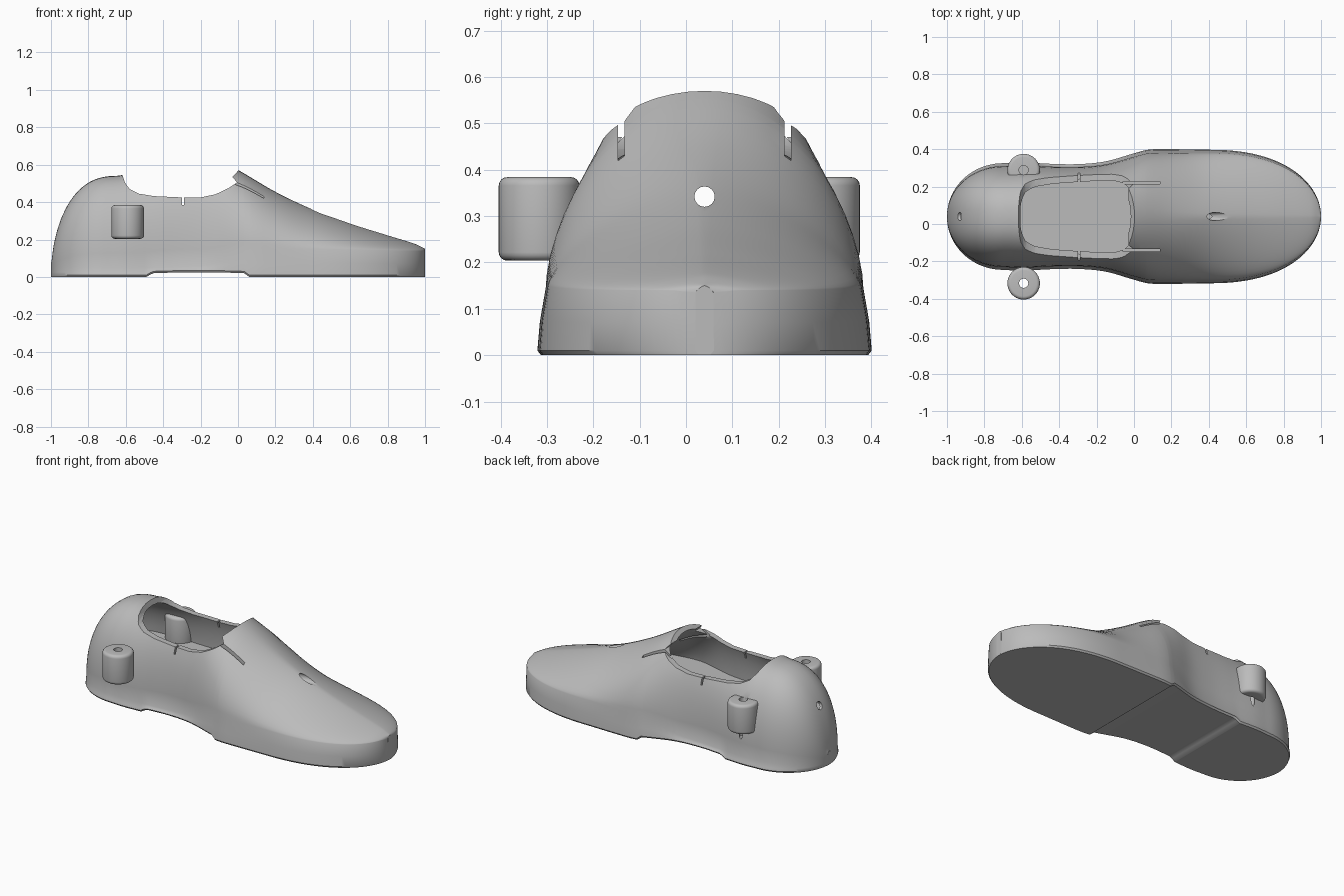
import bpy, bmesh, math
from mathutils import Matrix

if "Cube" in bpy.data.objects:
    bpy.data.objects.remove(bpy.data.objects["Cube"], do_unlink=True)

MID = 0.04       # centre line of the shoe in y
FLOOR = 0.23     # height of the insole

grey = bpy.data.materials.new("plain grey")
grey.use_nodes = True
tone = (0.5, 0.5, 0.5, 1)
grey.diffuse_color = tone
grey.node_tree.nodes["Principled BSDF"].inputs["Base Color"].default_value = tone


def curve(pts, x):
    """Smooth interpolation through (x, value) points."""
    if x <= pts[0][0]:
        return pts[0][1]
    if x >= pts[-1][0]:
        return pts[-1][1]
    slope = lambda i: ((pts[min(i + 1, len(pts) - 1)][1] - pts[max(i - 1, 0)][1]) /
                       (pts[min(i + 1, len(pts) - 1)][0] - pts[max(i - 1, 0)][0]))
    i = max(k for k in range(len(pts) - 1) if pts[k][0] <= x)
    (x0, a), (x1, b) = pts[i], pts[i + 1]
    d = x1 - x0
    t = (x - x0) / d
    return (a * (1 + 2 * t) * (1 - t) ** 2 + b * t * t * (3 - 2 * t)
            + d * slope(i) * t * (1 - t) ** 2 - d * slope(i + 1) * t * t * (1 - t))


# Shape of the shoe along its length
WAIST = [(-.7, .285), (-.6, .29), (-.45, .282), (-.3, .28), (-.15, .295),
         (0, .338), (.08, .358), (.2, .36), (.4, .357)]
TOP = [(-.65, .54), (-.55, .555), (-.3, .6), (-.1, .62), (0, .572), (.2, .455),
       (.4, .36), (.6, .285), (.8, .222), (.95, .175), (1, .15)]
ROUND = [(-1, 2.4), (-.6, 2.4), (-.3, 2.5), (0, 2), (.15, 1.8), (.4, 1.45), (1, 1.4)]
WALL = [(-1, .05), (-.2, .06), (.05, .14), (1, .14)]
ARCH = [(-.49, 0), (-.45, .02), (.03, .02), (.06, 0)]


def half_width(x):
    if x < -.7:
        return .285 * math.sqrt(max(0, 1 - ((-.7 - x) / .3) ** 2))
    if x > .4:
        return .357 * math.sqrt(max(0, 1 - ((x - .4) / .6) ** 2.3))
    return curve(WAIST, x)


def height(x):
    if x < -.65:
        return max(.08, .54 * math.sqrt(max(0, 1 - ((-.65 - x) / .35) ** 2.4)))
    return curve(TOP, x)


def section(x, inset, steps=14):
    """Closed ring of points across the shoe at x."""
    w = max(half_width(x) - inset, .02)
    h = height(x) - inset
    s = min(curve(WALL, x), .9 * h)
    low = curve(ARCH, x) if ARCH[0][0] < x < ARCH[-1][0] else 0
    power = 2 / curve(ROUND, x)
    half = [(w - .008, low), (w, low + .01), (.985 * w, (low + s) / 2)]
    for k in range(steps):
        a = k / steps * math.pi / 2
        half.append((.95 * w * math.cos(a) ** power, s + (h - s) * math.sin(a) ** power))
    ring = half + [(0, h)] + [(-y, z) for y, z in reversed(half)]
    return [(x, MID + y, z) for y, z in ring]


def finish(name, bm):
    bmesh.ops.recalc_face_normals(bm, faces=bm.faces)
    mesh = bpy.data.meshes.new(name)
    bm.to_mesh(mesh)
    bm.free()
    mesh.materials.append(grey)
    ob = bpy.data.objects.new(name, mesh)
    bpy.context.collection.objects.link(ob)
    return ob


def loft(name, xs, inset=0, floor=None):
    bm = bmesh.new()
    rings = [[bm.verts.new(p) for p in section(x, inset)] for x in xs]
    n = len(rings[0])
    for a, b in zip(rings, rings[1:]):
        for i in range(n):
            j = (i + 1) % n
            bm.faces.new((a[i], a[j], b[j], b[i]))
    bm.faces.new(rings[0])
    bm.faces.new(rings[-1])
    if floor is not None:
        cut = bmesh.ops.bisect_plane(bm, geom=bm.verts[:] + bm.edges[:] + bm.faces[:],
                                     plane_co=(0, 0, floor), plane_no=(0, 0, 1),
                                     clear_inner=True)
        edges = [e for e in bm.edges if e.is_boundary]
        bmesh.ops.holes_fill(bm, edges=edges, sides=0)
    return finish(name, bm)


def box(name, lo, hi):
    bm = bmesh.new()
    bmesh.ops.create_cube(bm, size=1)
    for v in bm.verts:
        v.co = [(a + b) / 2 + c * (b - a) for a, b, c in zip(lo, hi, v.co)]
    return finish(name, bm)


def cylinder(name, centre, radius, depth, along_x=False, sides=32):
    bm = bmesh.new()
    turn = Matrix.Rotation(math.pi / 2, 4, 'Y') if along_x else Matrix()
    bmesh.ops.create_cone(bm, cap_ends=True, segments=sides, radius1=radius, radius2=radius,
                          depth=depth, matrix=Matrix.Translation(centre) @ turn)
    return finish(name, bm)


def activate(ob):
    bpy.ops.object.select_all(action='DESELECT')
    ob.select_set(True)
    bpy.context.view_layer.objects.active = ob


def carve(ob, cutter, keep=False):
    activate(ob)
    cutter.hide_render = True
    mod = ob.modifiers.new("cut", 'BOOLEAN')
    mod.operation = 'DIFFERENCE'
    mod.solver = 'EXACT'
    mod.object = cutter
    bpy.ops.object.modifier_apply(modifier=mod.name)
    if not keep:
        bpy.data.objects.remove(cutter, do_unlink=True)


# Shoe body with its hollow
stations = sorted([-math.cos(math.pi * i / 90) for i in range(91)] + [x for x, z in ARCH])
shoe = loft("shoe_body", stations)
hollow = [-.957 + 1.71 * (1 - math.cos(math.pi * i / 60)) / 2 for i in range(61)]
carve(shoe, loft("hollow_cutter", hollow, .033, FLOOR))

# Foot opening: the rim line swept across the shoe
rim = [(-.62, .8), (-.62, .55), (-.605, .505), (-.58, .47), (-.53, .445), (-.45, .432),
       (-.3, .425), (-.2, .425), (-.12, .442), (-.05, .475), (-.005, .505),
       (-.03, .535), (.005, .572), (.01, .8)]
bm = bmesh.new()
face = bm.faces.new([bm.verts.new((x, -.6, z)) for x, z in rim])
swept = bmesh.ops.extrude_face_region(bm, geom=[face])["geom"]
bmesh.ops.translate(bm, vec=(0, 1.2, 0),
                    verts=[g for g in swept if isinstance(g, bmesh.types.BMVert)])
carve(shoe, finish("opening_cutter", bm))

# Slits beside the tongue and notches in the side rim
for side in (-1, 1):
    y = MID + side * .18
    carve(shoe, box("slit_cutter", (-.06, y - .007, .36), (.14, y + .007, .7)))
carve(shoe, box("notch_cutter", (-.3, -.5, .385), (-.29, .5, .6)))

# Round hole running through the vamp and the heel
carve(shoe, cylinder("tunnel_cutter", (0, MID, .342), .022, 2.4, along_x=True, sides=16))

# Side bosses with a vertical hole
parts = [shoe]
for name, y in (("right_boss", -.317), ("left_boss", .288)):
    boss = cylinder(name, (-.59, y, .294), .087, .18, sides=40)
    activate(boss)
    bevel = boss.modifiers.new("rounded_rim", 'BEVEL')
    bevel.width = .018
    bevel.segments = 4
    bpy.ops.object.modifier_apply(modifier=bevel.name)
    drill = cylinder("drill_cutter", (-.59, y, .4), .025, .5, sides=16)
    carve(boss, drill, keep=True)
    carve(shoe, drill)
    parts.append(boss)

for ob in parts:
    activate(ob)
    bpy.ops.object.shade_smooth_by_angle(angle=math.radians(35))
